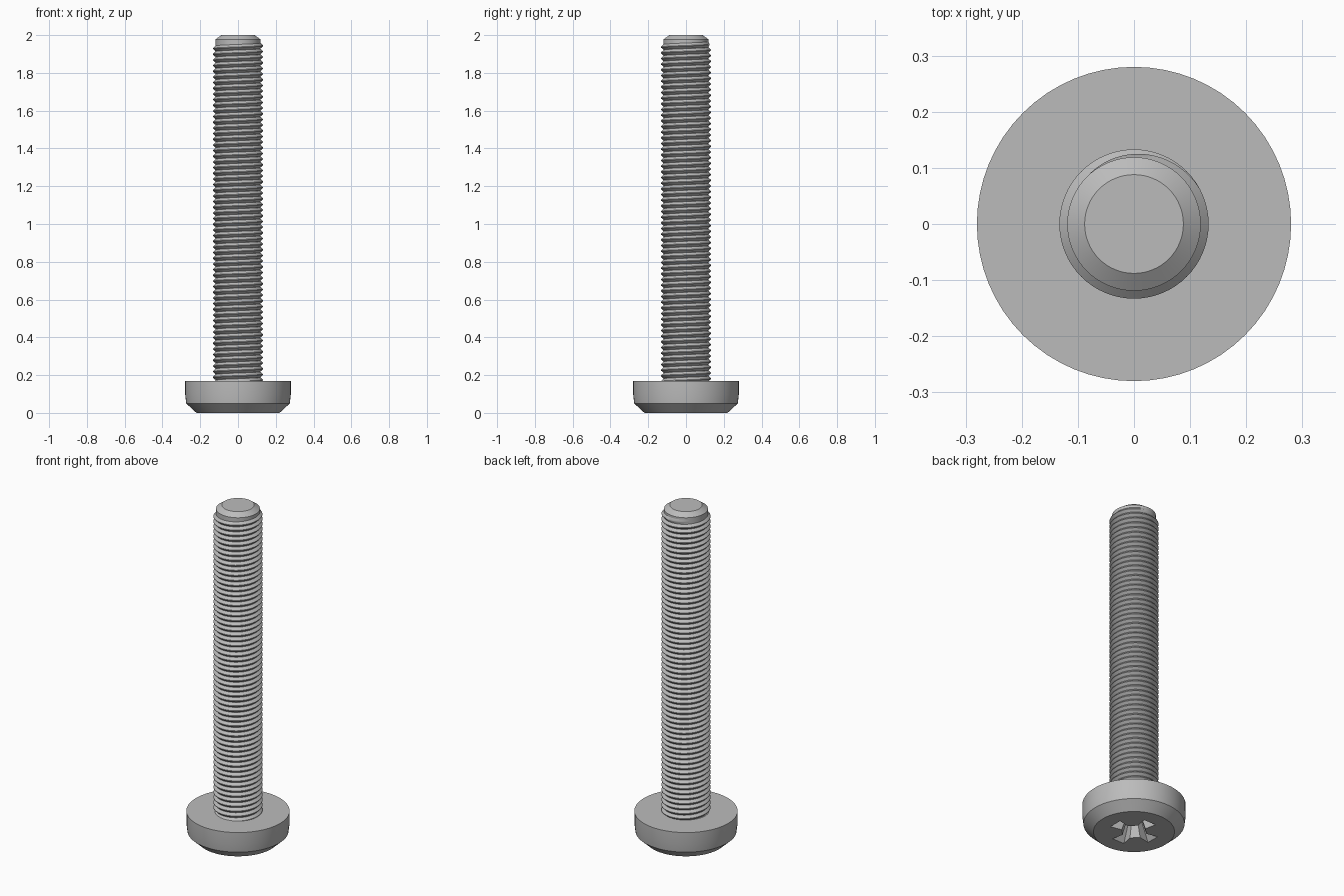
import bpy, bmesh, math

SEG = 64
CORE, CREST, PITCH = 0.119, 0.133, 0.03
HEAD_TOP = 0.17

default = bpy.data.objects.get("Cube")
if default:
    bpy.data.objects.remove(default, do_unlink=True)

steel = bpy.data.materials.new("grey steel")
steel.use_nodes = True
GREY = (0.5, 0.5, 0.5, 1)
steel.diffuse_color = GREY
steel.node_tree.nodes["Principled BSDF"].inputs["Base Color"].default_value = GREY


def add_object(name, bm):
    bmesh.ops.recalc_face_normals(bm, faces=bm.faces)
    mesh = bpy.data.meshes.new(name)
    bm.to_mesh(mesh)
    bm.free()
    mesh.materials.append(steel)
    obj = bpy.data.objects.new(name, mesh)
    bpy.context.collection.objects.link(obj)
    return obj


def bridge(bm, a, b, closed=True):
    for i in range(len(a) if closed else len(a) - 1):
        j = (i + 1) % len(a)
        bm.faces.new((a[i], a[j], b[j], b[i]))


def loft(name, loops):
    """Skin a stack of closed loops and cap both ends."""
    bm = bmesh.new()
    rings = [[bm.verts.new(p) for p in loop] for loop in loops]
    for a, b in zip(rings, rings[1:]):
        bridge(bm, a, b)
    bm.faces.new(rings[0][::-1])
    bm.faces.new(rings[-1])
    return add_object(name, bm)


def circle(r, z):
    return [(r * math.cos(math.tau * i / SEG), r * math.sin(math.tau * i / SEG), z)
            for i in range(SEG)]


def cross(scale, z):
    """Four flared arms along the x and y axes."""
    arm = [(0.065, -0.026), (0.133, -0.04), (0.133, 0.04), (0.065, 0.026)]
    loop = []
    for q in range(4):
        c, s = math.cos(q * math.pi / 2), math.sin(q * math.pi / 2)
        loop += [(scale * (x * c - y * s), scale * (x * s + y * c), z) for x, y in arm]
    return loop


def smooth(obj):
    bpy.ops.object.select_all(action='DESELECT')
    obj.select_set(True)
    bpy.context.view_layer.objects.active = obj
    bpy.ops.object.shade_smooth_by_angle(angle=math.radians(30))


# Head and plain shank, turned from one profile
profile = [(0.22, 0), (0.274, 0.05), (0.28, 0.1), (0.28, HEAD_TOP),
           (CORE, HEAD_TOP), (CORE, 1.978), (0.088, 2)]
body = loft("head_and_shank", [circle(r, z) for r, z in profile])

# Tapered cross recess cut into the underside of the head
cutter = loft("recess_cutter", [cross(1.045, -0.01), cross(0.45, 0.12)])
cutter.hide_render = True
cut = body.modifiers.new("cross_recess", 'BOOLEAN')
cut.operation = 'DIFFERENCE'
cut.solver = 'EXACT'
cut.object = cutter
bpy.context.view_layer.objects.active = body
bpy.ops.object.modifier_apply(modifier=cut.name)
bpy.data.objects.remove(cutter, do_unlink=True)
smooth(body)

# Right-handed thread ridge that fades into the shank near the tip
bm = bmesh.new()
end_step = round(SEG * 0.375)
fade = round(SEG * 0.3)
total = 60 * SEG
previous = None
for i in range(total + 1):
    angle = math.tau * (i - total + end_step) / SEG
    z = 1.955 - PITCH * (total - i) / SEG
    height = (CREST - CORE) * min(1, (total - i) / fade)
    valley = CORE - 0.0005
    section = [(valley, -PITCH / 2), (CORE + height, -0.0015),
               (CORE + height, 0.0015), (valley, PITCH / 2)]
    row = [bm.verts.new((r * math.cos(angle), r * math.sin(angle), z + dz))
           for r, dz in section]
    if previous:
        bridge(bm, previous, row, closed=False)
    previous = row
thread = add_object("thread", bm)
# Keep the ridge surface facing outwards
face = thread.data.polygons[1]
if face.normal.x * face.center.x + face.normal.y * face.center.y < 0:
    thread.data.flip_normals()
smooth(thread)
